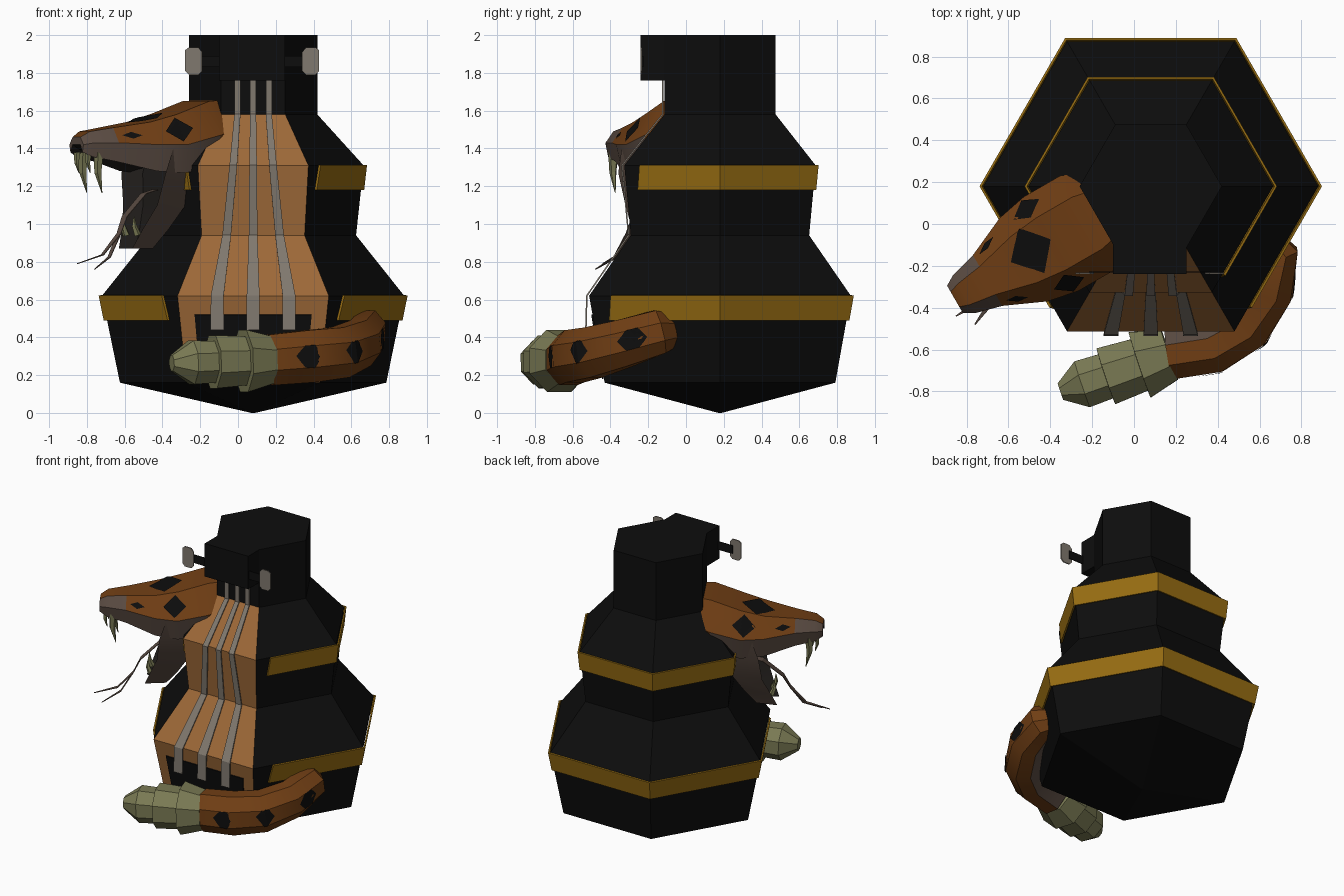
import bpy, bmesh, math
from mathutils import Vector as V
from mathutils.bvhtree import BVHTree

if "Cube" in bpy.data.objects:
    bpy.data.objects.remove(bpy.data.objects["Cube"])


def material(name, r, g, b):
    m = bpy.data.materials.new(name)
    lin = [(c / 255 / 12.92 if c < 11 else ((c / 255 + 0.055) / 1.055) ** 2.4) for c in (r, g, b)]
    m.diffuse_color = (*lin, 1)
    m.use_nodes = True
    m.node_tree.nodes["Principled BSDF"].inputs["Base Color"].default_value = (*lin, 1)
    return m


BLACK = material("black", 13, 13, 13)
BROWN = material("scale brown", 112, 62, 20)
TAN = material("tan", 158, 105, 56)
GOLD = material("gold", 150, 108, 18)
GREY = material("warm grey", 128, 120, 110)
TAUPE = material("belly taupe", 90, 75, 66)
KHAKI = material("horn khaki", 122, 122, 84)
MOUTH = material("mouth dark", 30, 27, 25)

CENTRE = V((0.08, 0.18, 0))
U = V((-0.866, -0.5, 0))      # direction the snake head points
W = V((0.5, -0.866, 0))       # sideways across the head


def head_point(u, v, z):
    return CENTRE + U * u + W * v + V((0, 0, z))


def build(name, verts, faces, mats, slots=None, smooth=False, thick=0):
    me = bpy.data.meshes.new(name)
    me.from_pydata([tuple(p) for p in verts], [], faces)
    for m in mats:
        me.materials.append(m)
    for i, s in enumerate(slots or []):
        me.polygons[i].material_index = s
    bm = bmesh.new()
    bm.from_mesh(me)
    bmesh.ops.recalc_face_normals(bm, faces=bm.faces)
    bm.to_mesh(me)
    bm.free()
    ob = bpy.data.objects.new(name, me)
    bpy.context.collection.objects.link(ob)
    if thick:
        mod = ob.modifiers.new("thickness", "SOLIDIFY")
        mod.thickness, mod.offset = thick, 0
    if smooth:
        bpy.ops.object.select_all(action="DESELECT")
        ob.select_set(True)
        bpy.context.view_layer.objects.active = ob
        bpy.ops.object.shade_smooth_by_angle(angle=math.radians(35))
    return ob


def loft(name, rings, mats, rule=None, closed=True, **kw):
    """Skin a row of rings; rule(segment, side) picks the material slot."""
    n = len(rings[0])
    faces, slots = [], []
    for i in range(len(rings) - 1):
        for k in range(n if closed else n - 1):
            j = (k + 1) % n
            faces.append((i * n + k, i * n + j, (i + 1) * n + j, (i + 1) * n + k))
            slots.append(rule(i, k) if rule else 0)
    if closed:
        faces += [tuple(range(n)), tuple(range((len(rings) - 1) * n, len(rings) * n))]
        slots += [0, 0]
    return build(name, [p for r in rings for p in r], faces, mats, slots, **kw)


def ring(centre, axis, r, sides=8, flat=1.0):
    side = axis.cross(V((0, 0, 1))).normalized()
    up = side.cross(axis).normalized()
    angles = [math.tau * (k + 0.5) / sides for k in range(sides)]
    return [centre + side * r * flat * math.cos(a) + up * r * math.sin(a) for a in angles]


def hexagon(r, z):
    return [CENTRE + V((r * math.cos(k * math.pi / 3), r * math.sin(k * math.pi / 3), z)) for k in range(6)]


def box(name, lo, hi, mat):
    rings = [[V((x, y, z)) for x, y in ((lo[0], lo[1]), (hi[0], lo[1]), (hi[0], hi[1]), (lo[0], hi[1]))]
             for z in (lo[2], hi[2])]
    return loft(name, rings, [mat])


def decal(name, target, centre, a, b, mat=BLACK):
    """Diamond marking laid onto the surface of target."""
    tree = BVHTree.FromPolygons([v.co for v in target.data.vertices],
                                [tuple(p.vertices) for p in target.data.polygons])
    bm = bmesh.new()
    bm.faces.new([bm.verts.new(p) for p in (centre + a, centre + b, centre - a, centre - b)])
    bmesh.ops.subdivide_edges(bm, edges=bm.edges[:], cuts=5, use_grid_fill=True)
    for v in bm.verts:
        loc, nor, _, _ = tree.find_nearest(v.co)
        v.co = loc + nor * 0.006
    verts = [v.co.copy() for v in bm.verts]
    bm.verts.index_update()
    faces = [[v.index for v in f.verts] for f in bm.faces]
    bm.free()
    return build(name, verts, faces, [mat])


# Hexagonal body with a tan front panel
levels = [(0.01, 0.0), (0.705, 0.16), (0.80, 0.62), (0.545, 0.94), (0.585, 1.31), (0.34, 1.58), (0.34, 2.0)]
loft("body", [hexagon(r, z) for r, z in levels], [BLACK, TAN],
     lambda i, k: 1 if k == 4 and 1 <= i <= 4 else 0)

# Brow block, side rods and ear plates
box("brow_block", (-0.10, -0.24, 1.76), (0.25, -0.08, 2.0), BLACK)
for side, s in (("right", -1), ("left", 1)):
    def ear_x(d):
        return 0.075 + s * d
    x0, x1 = sorted((ear_x(0.17), ear_x(0.29)))
    box(side + "_ear_rod", (x0, -0.232, 1.83), (x1, -0.226, 1.89), BLACK)
    outline = [(0.285, 1.79), (0.335, 1.79), (0.355, 1.81), (0.355, 1.92),
               (0.335, 1.935), (0.285, 1.935), (0.265, 1.91), (0.265, 1.81)]
    build(side + "_ear_plate", [V((ear_x(d), -0.236, z)) for d, z in outline],
          [tuple(range(8))], [GREY], thick=0.008)

# Gold bands, open at the front
for name, top, low in (("lower_band", (0.812, 0.622), (0.785, 0.49)),
                       ("upper_band", (0.597, 1.312), (0.582, 1.18))):
    rows = []
    for (r, z), end in ((top, 0.82), (low, 0.86)):
        h = hexagon(r, z)
        rows.append([h[0].lerp(h[5], end)] + h[:4] + [h[3].lerp(h[4], end)])
    loft(name, rows, [GOLD], closed=False, thick=0.012)

# Dark patch low on the front panel
build("panel_patch", [V((-0.23, -0.498, 0.52)), V((0.39, -0.498, 0.52)),
                      V((0.36, -0.440, 0.18)), V((-0.20, -0.440, 0.18))],
      [(0, 1, 2, 3)], [BLACK], thick=0.008)

# Three grey straps draped down the front: height, depth, spread, half width
strap = [(1.76, -0.124, 0.083, 0.016), (1.58, -0.124, 0.083, 0.016), (1.31, -0.339, 0.105, 0.020),
         (0.94, -0.304, 0.14, 0.023), (0.62, -0.525, 0.19, 0.034), (0.44, -0.53, 0.19, 0.035)]
for name, k in (("right", -1), ("middle", 0), ("left", 1)):
    loft(name + "_strap", [[V((0.08 + k * s - w, y, z)), V((0.08 + k * s + w, y, z))] for z, y, s, w in strap],
         [GREY], closed=False, thick=0.008)

# Snake upper head: distance out, half width, lip, mid and top heights
skull = [(0.20, 0.20, 1.35, 1.50, 1.66), (0.35, 0.26, 1.30, 1.47, 1.65), (0.55, 0.26, 1.27, 1.42, 1.58),
         (0.70, 0.23, 1.28, 1.42, 1.54), (0.90, 0.14, 1.33, 1.43, 1.51), (1.03, 0.105, 1.355, 1.43, 1.49),
         (1.08, 0.075, 1.38, 1.42, 1.46)]
rings = []
for u, w, lip, mid, top in skull:
    half = [(w * 0.55, lip + 0.04), (w * 0.85, lip), (w, mid), (w * 0.55, top)]
    rings.append([head_point(u, v, z) for v, z in half] + [head_point(u, -v, z) for v, z in reversed(half)])


def skull_colour(i, k):
    if k in (0, 6, 7):
        return 2
    if k == 3 or (k in (2, 4) and i < 4) or (k in (1, 5) and i < 1):
        return 1
    return 0


head = loft("snake_head", rings, [TAUPE, BROWN, MOUTH], skull_colour, smooth=True)

# Lower jaw and throat: height, back, front, half width
jaw = [(1.42, 0.30, 0.62, 0.24), (1.27, 0.42, 0.67, 0.235), (1.10, 0.48, 0.69, 0.18),
       (0.97, 0.56, 0.74, 0.11), (0.87, 0.64, 0.78, 0.07)]
rings = []
for z, back, front, w in jaw:
    half = [(front - 0.09, w * 0.7), (front, w), (back, w * 0.65)]
    rings.append([head_point(u, v, z) for u, v in half] + [head_point(u, -v, z) for u, v in reversed(half)])
loft("lower_jaw", rings, [TAUPE, MOUTH], lambda i, k: 1 if k in (0, 4, 5) else 0, smooth=True)

# Head markings, eyes and teeth on both sides
decal("crown_marking", head, head_point(0.65, -0.02, 1.57), U * 0.115, W * 0.125)


def tooth(name, base, tip, r):
    axis = (tip - base).normalized() + V((0.01, 0, 0))
    bend = base.lerp(tip, 0.5) + U * r * 0.5
    loft(name, [ring(base, axis, r, 5), ring(bend, axis, r * 0.7, 5), ring(tip, axis, 0.002, 5)], [KHAKI])


for side, s in (("front", 1), ("rear", -1)):
    decal(side + "_cheek_marking", head, head_point(0.57, s * 0.205, 1.50), U * 0.08,
          W * s * -0.05 + V((0, 0, 0.06)))
    decal(side + "_eye", head, head_point(0.82, s * 0.14, 1.465), U * 0.05 - W * s * 0.02,
          W * s * -0.012 + V((0, 0, 0.02)))
    tooth(side + "_fang", head_point(0.99, s * 0.08, 1.38), head_point(0.97, s * 0.08, 1.165), 0.028)
    tooth(side + "_small_fang", head_point(1.04, s * 0.06, 1.38), head_point(1.03, s * 0.06, 1.27), 0.018)
    tooth(side + "_lower_tooth", head_point(0.74, s * 0.06, 0.94), head_point(0.76, s * 0.055, 1.04), 0.02)

# Forked tongue
fork = V((-0.63, -0.30, 0.95))
for name, tip in (("right", V((-0.85, -0.44, 0.79))), ("left", V((-0.76, -0.48, 0.76)))):
    path = [V((-0.44, -0.12, 1.18)), V((-0.50, -0.17, 1.16)), V((-0.60, -0.26, 1.04)), fork,
            fork.lerp(tip, 0.4) - V((0, 0, 0.05)), tip]
    widths = [0.03, 0.03, 0.028, 0.022, 0.015, 0.003]
    loft(name + "_tongue", [[p + W * w, p - W * w] for p, w in zip(path, widths)], [TAUPE],
         closed=False, thick=0.004)

# Tail curling round the front left corner
path = [(0.60, -0.04, 0.44, 0.08), (0.68, -0.14, 0.43, 0.125), (0.65, -0.32, 0.37, 0.135),
        (0.54, -0.49, 0.32, 0.145), (0.38, -0.59, 0.30, 0.15), (0.17, -0.625, 0.28, 0.145)]
pts = [V(p[:3]) for p in path]
rings = []
for i, p in enumerate(pts):
    axis = pts[min(i + 1, len(pts) - 1)] - pts[max(i - 1, 0)]
    rings.append(ring(p, axis, path[i][3], 8, 0.88))
tail = loft("tail", rings, [BROWN, TAUPE], lambda i, k: 1 if k in (7, 0, 6) else 0, smooth=True)
for i, (c, along) in enumerate([((0.39, -0.76, 0.30), (0.075, 0.01, 0)),
                                ((0.65, -0.60, 0.33), (0.05, 0.055, 0)),
                                ((0.80, -0.29, 0.39), (0.0, 0.08, 0.01))]):
    decal("tail_marking_%d" % (i + 1), tail, V(c), V(along), V((0, 0, 0.09)))

# Stepped rattle: distance along, radius
axis = V((-0.95, -0.32, -0.03)).normalized()
steps = [(0, 0.135), (0.15, 0.178), (0.152, 0.14), (0.32, 0.152), (0.322, 0.12), (0.44, 0.125), (0.55, 0.045)]
loft("rattle", [ring(pts[-1] + axis * t, axis, r) for t, r in steps], [KHAKI], smooth=True)
